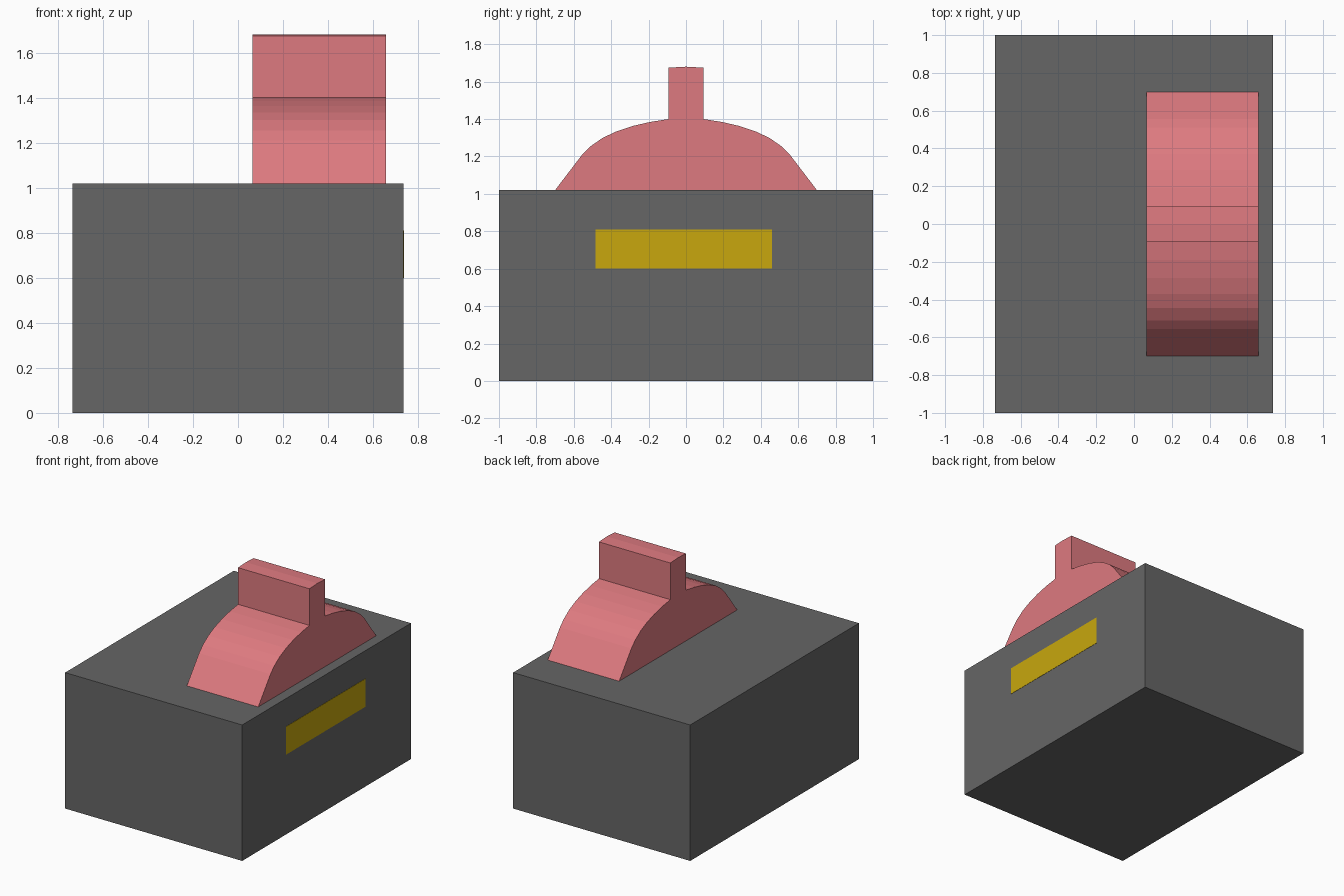
import bpy, bmesh

if "Cube" in bpy.data.objects:
    bpy.data.objects.remove(bpy.data.objects["Cube"])


def material(name, rgb):
    m = bpy.data.materials.new(name)
    m.diffuse_color = (*rgb, 1)
    m.use_nodes = True
    m.node_tree.nodes["Principled BSDF"].inputs["Base Color"].default_value = m.diffuse_color
    return m


def extrude_profile(name, profile, x0, x1, mat):
    """Extrude a closed (y, z) outline from x0 to x1."""
    bm = bmesh.new()
    face = bm.faces.new([bm.verts.new((x0, y, z)) for y, z in profile])
    res = bmesh.ops.extrude_face_region(bm, geom=[face])
    verts = [v for v in res["geom"] if isinstance(v, bmesh.types.BMVert)]
    bmesh.ops.translate(bm, verts=verts, vec=(x1 - x0, 0, 0))
    bmesh.ops.recalc_face_normals(bm, faces=bm.faces)
    mesh = bpy.data.meshes.new(name)
    bm.to_mesh(mesh)
    bm.free()
    mesh.materials.append(mat)
    obj = bpy.data.objects.new(name, mesh)
    bpy.context.collection.objects.link(obj)
    return obj


def rectangle(y0, y1, z0, z1):
    return [(y0, z0), (y1, z0), (y1, z1), (y0, z1)]


dark = material("dark_grey", (0.133, 0.133, 0.133))
pink = material("pink", (0.73, 0.195, 0.216))
yellow = material("yellow", (0.58, 0.39, 0.004))

# Housing block
extrude_profile("housing", rectangle(-1, 1, 0, 1.02), -0.735, 0.735, dark)

# Domed rocker with upright grip, outline mirrored about y = 0
half = [(0.70, 1.02), (0.555, 1.21), (0.51, 1.255), (0.445, 1.30), (0.37, 1.335),
        (0.285, 1.363), (0.19, 1.385), (0.093, 1.40), (0.093, 1.675)]
outline = half + [(0, 1.68)] + [(-y, z) for y, z in reversed(half)]
extrude_profile("rocker_lever", outline, 0.065, 0.658, pink)

# Yellow label strip on the right side
extrude_profile("label_strip", rectangle(-0.483, 0.46, 0.60, 0.81), 0.73, 0.737, yellow)
